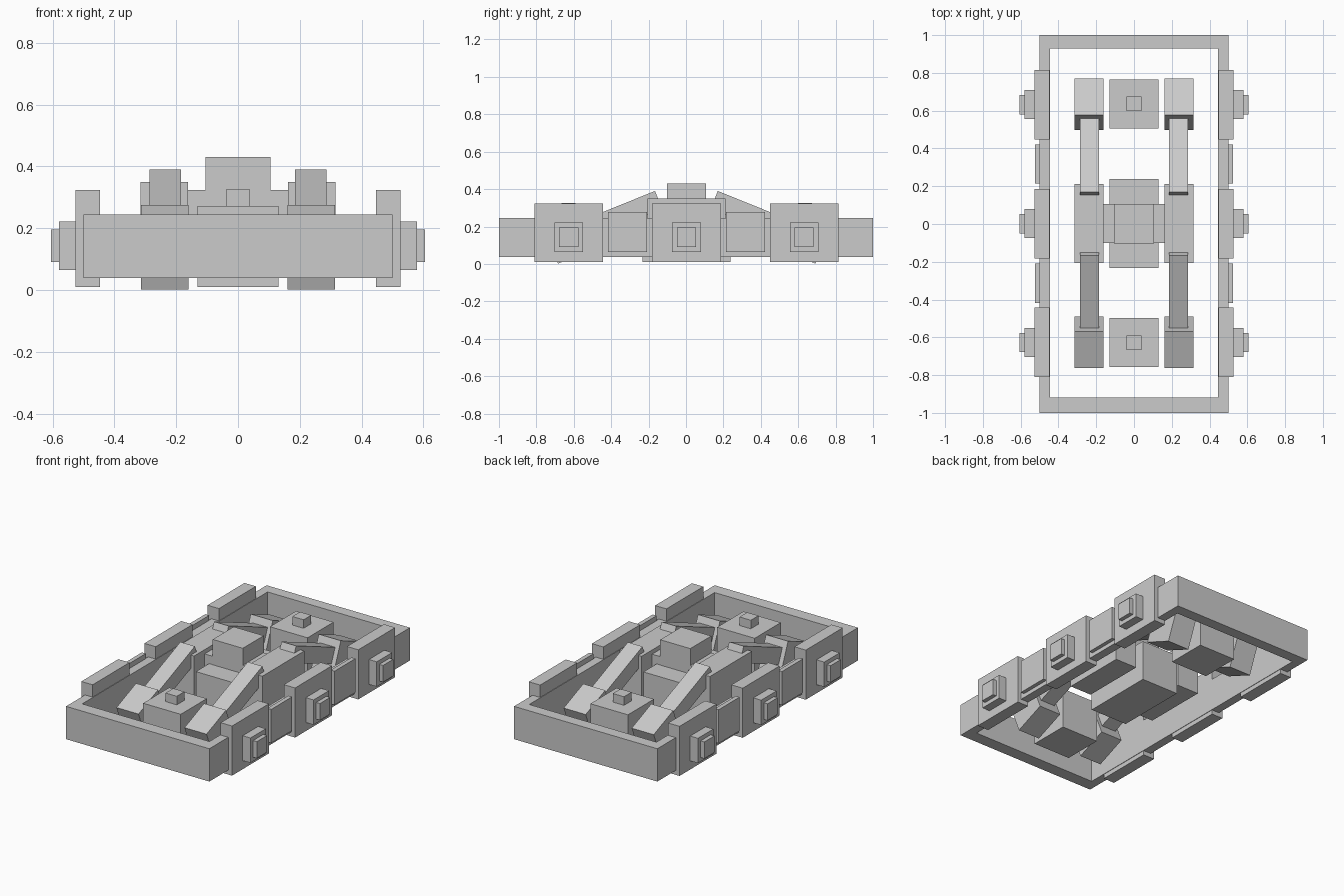
import bpy, bmesh
from math import radians, sin, cos
from mathutils import Matrix, Vector

if "Cube" in bpy.data.objects:
    bpy.data.objects.remove(bpy.data.objects["Cube"])


def box(name, x, y, z):
    """Box from (min, max) ranges on each axis."""
    bm = bmesh.new()
    size = [r[1] - r[0] for r in (x, y, z)]
    mid = [(r[0] + r[1]) / 2 for r in (x, y, z)]
    bmesh.ops.create_cube(bm, size=1, matrix=Matrix.Translation(mid) @ Matrix.Diagonal((*size, 1)))
    return finish(name, bm)


def finish(name, bm):
    bmesh.ops.recalc_face_normals(bm, faces=bm.faces)
    me = bpy.data.meshes.new(name)
    bm.to_mesh(me)
    bm.free()
    ob = bpy.data.objects.new(name, me)
    bpy.context.collection.objects.link(ob)
    return ob


def tilted_box(name, centre, size, angle):
    ob = box(name, *[(-s / 2, s / 2) for s in size])
    ob.location = centre
    ob.rotation_euler.x = angle
    return ob


def both(s, a, b):
    """Range a..b on side s of the centre plane."""
    return (a, b) if s > 0 else (-b, -a)


# Rectangular outer frame
bm = bmesh.new()
signs = ((-1, -1), (1, -1), (1, 1), (-1, 1))
outer = [bm.verts.new((0.5 * x, y, 0.038)) for x, y in signs]
inner = [bm.verts.new((0.444 * x, 0.005 + 0.924 * y, 0.038)) for x, y in signs]
faces = [bm.faces.new((outer[i], outer[(i + 1) % 4], inner[(i + 1) % 4], inner[i])) for i in range(4)]
ext = bmesh.ops.extrude_face_region(bm, geom=faces, use_keep_orig=True)
top = [v for v in ext["geom"] if isinstance(v, bmesh.types.BMVert)]
bmesh.ops.translate(bm, verts=top, vec=(0, 0, 0.207))
finish("outer_frame", bm)

TILT = radians(22)
for s in (-1, 1):
    # Side plates with stepped axle caps
    for c in (-0.627, 0.002, 0.632):
        box("side_plate", both(s, 0.447, 0.526), (c - 0.184, c + 0.184), (0.01, 0.323))
        box("axle_cap", both(s, 0.5, 0.58), (c - 0.077, c + 0.077), (0.064, 0.221))
        box("axle_tip", both(s, 0.55, 0.606), (c - 0.051, c + 0.051), (0.09, 0.195))
    # Smaller plates between them
    for c in (-0.313, 0.318):
        box("spacer_plate", both(s, 0.497, 0.524), (c - 0.104, c + 0.104), (0.064, 0.277))
    # Inner side blocks
    box("side_block", both(s, 0.162, 0.315), (-0.207, 0.212), (0.09, 0.35))
    # Tilted feet and sloping arms at each end
    for e in (-1, 1):
        tilted_box("arm_foot", (s * 0.2375, 0.004 + e * 0.63, 0.1385), (0.154, 0.21, 0.21), -e * TILT)
        along = Vector((0, e * cos(TILT), -sin(TILT)))
        down = Vector((0, -e * sin(TILT), -cos(TILT)))
        tip = Vector((s * 0.2355, 0.002 + e * 0.168, 0.39))
        tilted_box("sloping_arm", tip + along * 0.23 + down * 0.05, (0.102, 0.46, 0.10), -e * TILT)

# End blocks with small pegs
for c in (-0.628, 0.636):
    box("end_block", (-0.131, 0.131), (c - 0.13, c + 0.13), (0.01, 0.271))
    box("end_peg", (-0.039, 0.039), (c - 0.038, c + 0.038), (0.25, 0.325))

# Central block, crosspiece and raised cap
box("central_block", (-0.131, 0.131), (-0.233, 0.238), (0.01, 0.27))
box("crosspiece", (-0.18, 0.18), (-0.101, 0.106), (0.12, 0.323))
box("central_cap", (-0.105, 0.105), (-0.102, 0.107), (0.22, 0.43))
